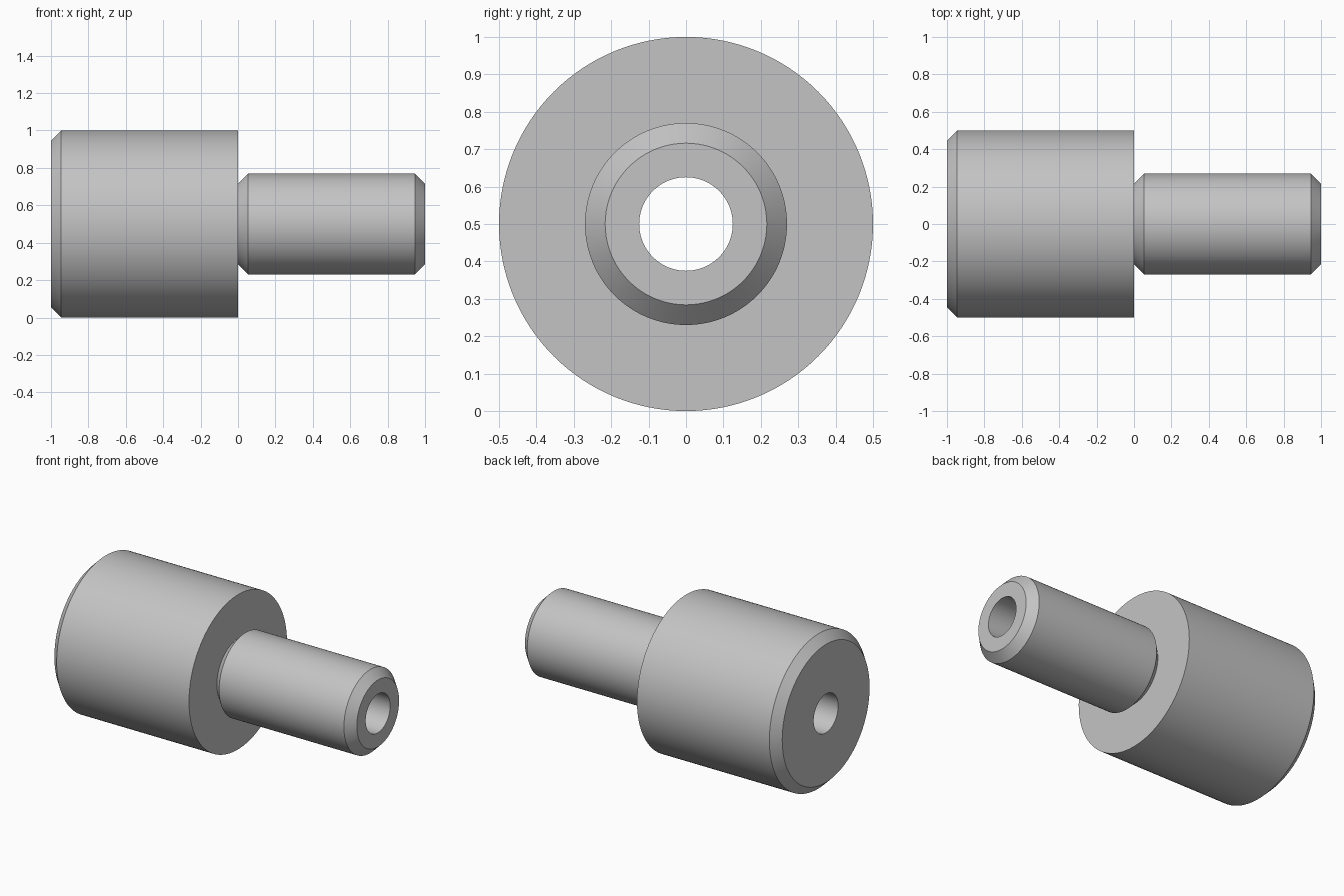
import bpy
import bmesh
import math
from mathutils import Vector

default = bpy.data.objects.get("Cube")
if default:
    bpy.data.objects.remove(default, do_unlink=True)

SEGMENTS = 128
BODY_R, SHAFT_R, BORE_R = 0.5, 0.27, 0.125
CHAMFER = 0.054
AXIS_Z = 0.5

steel = bpy.data.materials.new("grey_metal")
steel.use_nodes = True
grey = (0.55, 0.55, 0.55, 1)
steel.diffuse_color = grey
steel.node_tree.nodes["Principled BSDF"].inputs["Base Color"].default_value = grey


def lathe(name, profile):
    """Revolve a closed (x, radius) profile around the x axis."""
    bm = bmesh.new()
    verts = [bm.verts.new((x, 0, r)) for x, r in profile]
    edges = [bm.edges.new((v, verts[(i + 1) % len(verts)])) for i, v in enumerate(verts)]
    bmesh.ops.spin(bm, geom=verts + edges, cent=Vector(), axis=(1, 0, 0),
                   angle=math.tau, steps=SEGMENTS, use_merge=True)
    bmesh.ops.remove_doubles(bm, verts=bm.verts[:], dist=1e-5)
    bmesh.ops.recalc_face_normals(bm, faces=bm.faces[:])
    mesh = bpy.data.meshes.new(name)
    bm.to_mesh(mesh)
    bm.free()
    mesh.materials.append(steel)
    obj = bpy.data.objects.new(name, mesh)
    obj.location.z = AXIS_Z
    bpy.context.collection.objects.link(obj)
    bpy.ops.object.select_all(action="DESELECT")
    obj.select_set(True)
    bpy.context.view_layer.objects.active = obj
    bpy.ops.object.shade_smooth_by_angle(angle=math.radians(30))
    return obj


# Wide body, chamfered neck and shaft, with a bore running right through
lathe("stepped_bushing", [
    (-1, BORE_R),
    (-1, BODY_R - CHAMFER),
    (-1 + CHAMFER, BODY_R),
    (0, BODY_R),
    (0, SHAFT_R - CHAMFER),
    (CHAMFER, SHAFT_R),
    (1 - CHAMFER, SHAFT_R),
    (1, SHAFT_R - CHAMFER),
    (1, BORE_R),
])
